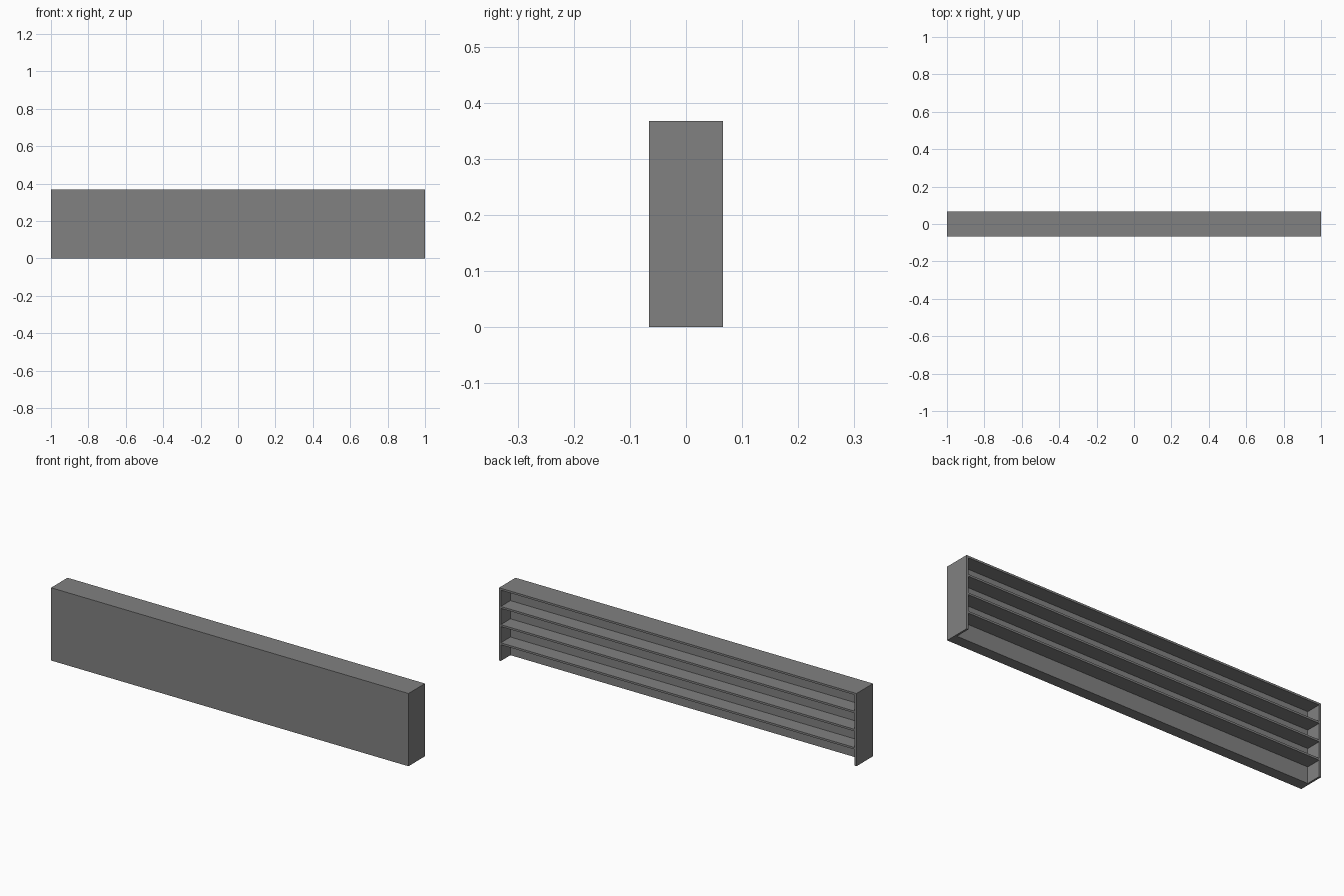
import bpy

cube = bpy.data.objects.get("Cube")
if cube:
    bpy.data.objects.remove(cube, do_unlink=True)

WIDTH, DEPTH, HEIGHT = 2.0, 0.132, 0.368
BOARD = 0.01      # end, top and shelf thickness
FRONT = 0.055     # thick front panel
BAYS = 4

grey = bpy.data.materials.new("mid_grey")
grey.use_nodes = True
colour = (0.22, 0.22, 0.22, 1)
grey.diffuse_color = colour
grey.node_tree.nodes["Principled BSDF"].inputs["Base Color"].default_value = colour


def board(name, low, high):
    """Box spanning two opposite corners."""
    centre = [(a + b) / 2 for a, b in zip(low, high)]
    bpy.ops.mesh.primitive_cube_add(size=1, location=centre)
    ob = bpy.context.object
    ob.name = name
    ob.scale = [b - a for a, b in zip(low, high)]
    bpy.ops.object.transform_apply(location=False, rotation=False, scale=True)
    ob.data.materials.append(grey)


x, y = WIDTH / 2, DEPTH / 2
inner = x - BOARD
back_of_front = -y + FRONT

# Outer shell, open at the back and underneath
board("front_panel", (-inner, -y, 0), (inner, back_of_front, HEIGHT - BOARD))
board("top_panel", (-inner, -y, HEIGHT - BOARD), (inner, y, HEIGHT))
board("left_end", (inner, -y, 0), (x, y, HEIGHT))
board("right_end", (-x, -y, 0), (-inner, y, HEIGHT))

# Evenly spaced shelves behind the front panel
for i in range(1, BAYS):
    top = HEIGHT * i / BAYS
    board(f"shelf_{i}", (-inner, back_of_front, top - BOARD), (inner, y, top))
